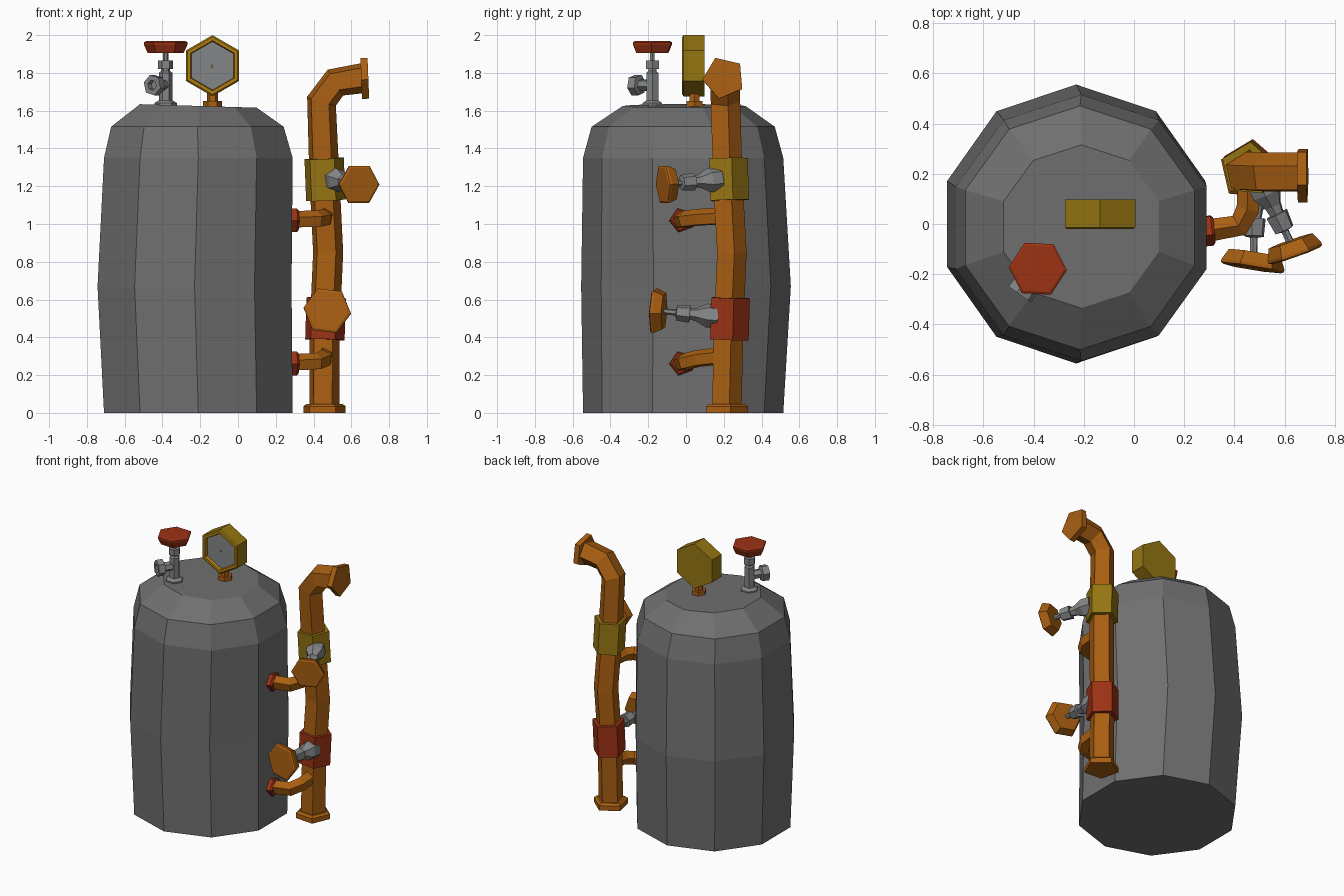
import bpy, bmesh
from math import cos, sin, radians, tau
from mathutils import Vector

cube = bpy.data.objects.get("Cube")
if cube:
    bpy.data.objects.remove(cube, do_unlink=True)


def material(name, rgb):
    m = bpy.data.materials.new(name)
    m.use_nodes = True
    m.diffuse_color = (*rgb, 1)
    bsdf = m.node_tree.nodes["Principled BSDF"]
    bsdf.inputs["Base Color"].default_value = (*rgb, 1)
    bsdf.inputs["Roughness"].default_value = 0.8
    return m


TANK = material("tank grey", (0.16, 0.16, 0.16))
STEEL = material("steel grey", (0.23, 0.235, 0.24))
ORANGE = material("rust orange", (0.40, 0.115, 0.006))
RED = material("dull red", (0.33, 0.032, 0.007))
YELLOW = material("dark yellow", (0.30, 0.18, 0.006))
GOLD = material("gold rim", (0.45, 0.21, 0.005))


def loft(name, rings, mats, segment_mats=None):
    """Skin a list of point rings, closing both ends with flat caps."""
    bm = bmesh.new()
    loops = [[bm.verts.new(p) for p in ring] for ring in rings]
    n = len(loops[0])
    bm.faces.new(loops[0])
    for k, (a, b) in enumerate(zip(loops, loops[1:])):
        for i in range(n):
            j = (i + 1) % n
            f = bm.faces.new((a[i], a[j], b[j], b[i]))
            f.material_index = segment_mats[k] if segment_mats else 0
    cap = bm.faces.new(loops[-1])
    cap.material_index = segment_mats[-1] if segment_mats else 0
    bmesh.ops.recalc_face_normals(bm, faces=bm.faces)
    mesh = bpy.data.meshes.new(name)
    bm.to_mesh(mesh)
    bm.free()
    for m in mats:
        mesh.materials.append(m)
    obj = bpy.data.objects.new(name, mesh)
    bpy.context.collection.objects.link(obj)
    return obj


def frame(d):
    ref = Vector((1, 0, 0)) if abs(d.z) > 0.9 else Vector((0, 0, 1))
    u = (ref - d * ref.dot(d)).normalized()
    return u, d.cross(u)


def ring(c, u, v, r, sides, rot):
    angles = [radians(rot) + tau * i / sides for i in range(sides)]
    return [c + (u * cos(a) + v * sin(a)) * r for a in angles]


def lathe(name, start, direction, profile, sides, rot, mats, segment_mats=None):
    """Faceted turned part: profile is (distance along axis, radius)."""
    start, d = Vector(start), Vector(direction).normalized()
    u, v = frame(d)
    rings = [ring(start + d * t, u, v, r, sides, rot) for t, r in profile]
    return loft(name, rings, mats, segment_mats)


def pipe(name, path, r, sides, rot, mat):
    pts = [Vector(p) for p in path]
    dirs = [(b - a).normalized() for a, b in zip(pts, pts[1:])]
    tangents = [dirs[0]] + [(a + b).normalized() for a, b in zip(dirs, dirs[1:])] + [dirs[-1]]
    u, v = frame(tangents[0])
    rings = []
    for i, (p, t) in enumerate(zip(pts, tangents)):
        if i:
            q = tangents[i - 1].rotation_difference(t)
            u, v = q @ u, q @ v
        rings.append(ring(p, u, v, r, sides, rot))
    return loft(name, rings, [mat])


def handwheel(name, centre, direction, r, rot, mat):
    profile = [(-0.035, r * 0.82), (0.01, r), (0.022, r), (0.028, r * 0.9)]
    return lathe(name, centre, direction, profile, 6, rot, [mat])


# Tank: ten-sided, slightly uneven rings (centre x, centre y, x radius, y radius, height)
tank_rings = []
for cx, cy, rx, ry, z in [(-0.21, -0.015, 0.525, 0.53, 0), (-0.23, 0, 0.54, 0.555, 0.67),
                          (-0.21, -0.015, 0.525, 0.53, 1.35), (-0.215, -0.015, 0.48, 0.485, 1.515),
                          (-0.21, -0.01, 0.325, 0.325, 1.625)]:
    angles = [radians(18 + 36 * i) for i in range(10)]
    tilt = 0.03 if z > 1.6 else 0
    tank_rings.append([(cx + rx * cos(a), cy + ry * sin(a), z - tilt * rx * cos(a)) for a in angles])
loft("tank", tank_rings, [TANK])

# Pressure gauge with a recessed dial
GX, GY, GZ = -0.135, 0.045, 1.838
lathe("gauge_stem", (GX, GY, 1.61), (0, 0, 1),
      [(0, 0.05), (0.04, 0.05), (0.04, 0.03), (0.1, 0.03)], 6, 0, [ORANGE])
lathe("gauge_case", (GX, 0.097, GZ), (0, -1, 0),
      [(0, 0.162), (0.11, 0.162), (0.117, 0.152), (0.117, 0.133), (0.095, 0.128)],
      6, 0, [YELLOW, GOLD, STEEL], [0, 0, 1, 1, 2])
lathe("gauge_pin", (GX - 0.003, 0.003, GZ - 0.003), (0, -1, 0), [(0, 0.007), (0.007, 0.005)], 6, 0, [GOLD])

# Outlet valve on top of the tank
VX, VY = -0.383, -0.178
lathe("top_valve_body", (VX, VY, 1.61), (0, 0, 1),
      [(0, 0.06), (0.03, 0.06), (0.045, 0.036), (0.19, 0.036), (0.2, 0.024), (0.21, 0.024),
       (0.21, 0.04), (0.255, 0.04), (0.255, 0.014), (0.32, 0.014)], 6, 0, [STEEL])
lathe("top_valve_spout", (VX, VY, 1.735), (-0.07, -0.1, 0.0),
      [(0, 0.032), (0.075, 0.032), (0.08, 0.056), (0.125, 0.056), (0.125, 0.028), (0.1, 0.024)],
      6, 15, [STEEL])
handwheel("top_handwheel", (VX, VY, 1.94), (0, 0, 1), 0.116, -3, RED)

# Main riser pipe, five-sided, with end flanges
ROT = 13
pipe("riser_pipe", [(0.455, 0.21, 0.01), (0.457, 0.22, 0.45), (0.475, 0.237, 0.85), (0.455, 0.215, 1.25),
                    (0.44, 0.203, 1.65), (0.515, 0.2, 1.75), (0.67, 0.2, 1.775)], 0.084, 5, ROT, ORANGE)
lathe("foot_flange", (0.455, 0.21, 0), (0, 0, 1), [(0, 0.118), (0.035, 0.118), (0.048, 0.1)], 5, ROT, [ORANGE])
lathe("outlet_flange", (0.652, 0.2, 1.773), (1, 0, 0.04), [(0, 0.114), (0.038, 0.114)], 5, 180 - ROT, [ORANGE])

# Sleeves around the riser
for label, base, axis, mat in [("lower", (0.457, 0.222, 0.388), (0.03, 0.03, 1), RED),
                               ("upper", (0.462, 0.224, 1.125), (-0.04, -0.03, 1), YELLOW)]:
    lathe(label + "_sleeve", base, axis, [(0, 0.11), (0.222, 0.11)], 5, ROT, [mat])

# Side valves: body and handwheel
for label, start, hub, face, r, rot in [
        ("lower", (0.482, 0.17, 0.51), (0.475, -0.15, 0.54), (-0.16, -1, 0.05), 0.128, 23),
        ("upper", (0.505, 0.175, 1.237), (0.635, -0.1, 1.21), (0.33, -0.94, -0.05), 0.113, 30)]:
    axis = Vector(hub) - Vector(start)
    end = axis.length
    lathe(label + "_valve_body", start, axis,
          [(0, 0.064), (0.06, 0.064), (0.115, 0.036), (0.15, 0.03), (0.15, 0.048), (0.22, 0.042),
           (0.225, 0.016), (end, 0.016)], 6, 10, [STEEL])
    handwheel(label + "_handwheel", hub, face, r, rot, ORANGE)

# Branch pipes joining tank and riser
for label, z, rise in [("lower", 0.262, 0.04), ("upper", 1.02, 0.02)]:
    pipe(label + "_branch_pipe", [(0.27, -0.03, z), (0.42, -0.005, z + rise * 0.2),
                                  (0.455, 0.06, z + rise * 0.6), (0.46, 0.2, z + rise)], 0.048, 5, 0, ORANGE)
    lathe(label + "_branch_flange", (0.265, -0.025, z), (1, 0.1, 0), [(0, 0.066), (0.045, 0.066), (0.055, 0.055)],
          5, 20, [RED])
